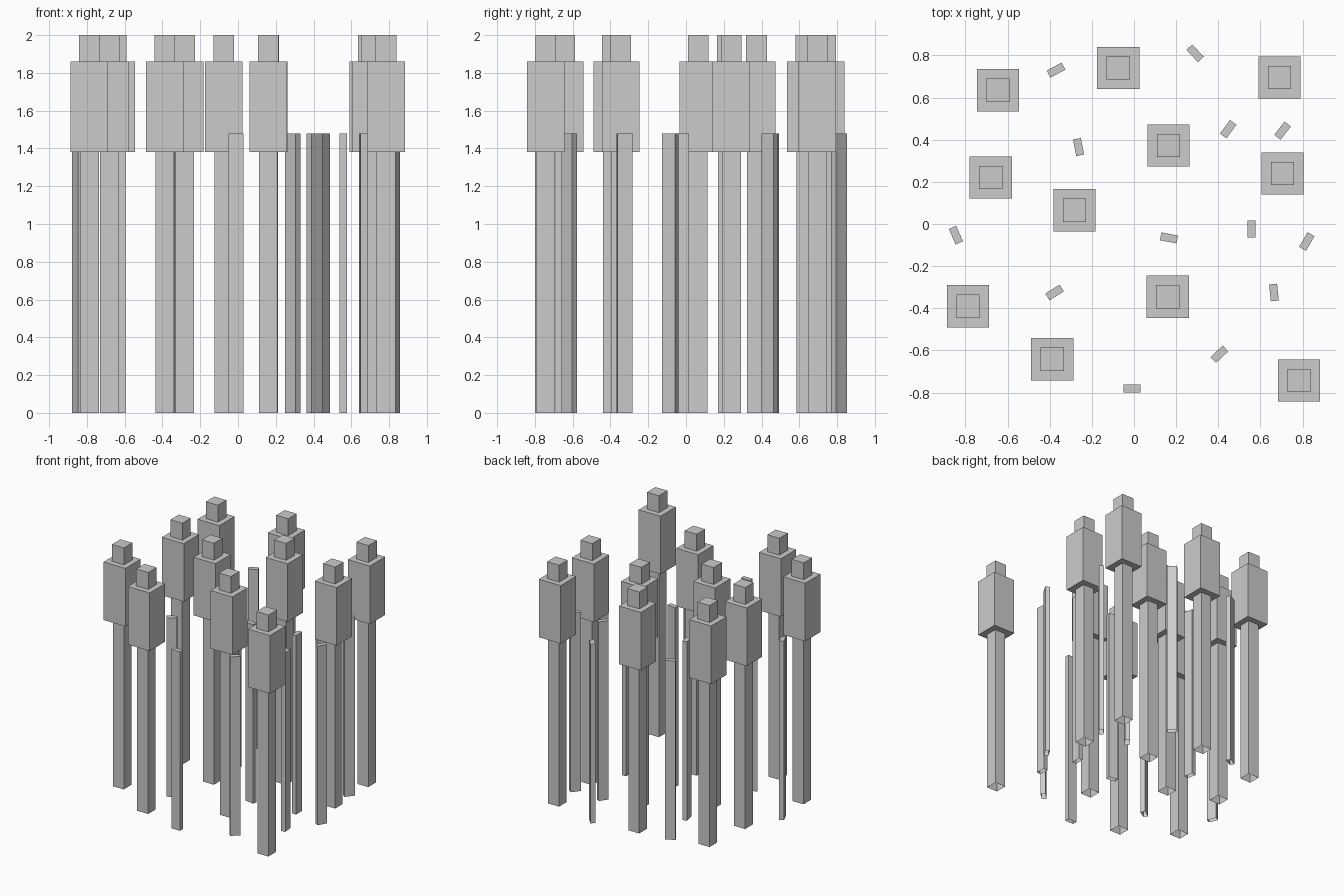
import bpy, bmesh
from math import radians
from mathutils import Matrix, Vector

if "Cube" in bpy.data.objects:
    bpy.data.objects.remove(bpy.data.objects["Cube"])


def box(name, x, y, z0, z1, sx, sy, angle=0, open_bottom=False):
    bm = bmesh.new()
    bmesh.ops.create_cube(bm, size=1)
    if open_bottom:
        low = [f for f in bm.faces if f.normal.z < -0.5]
        bmesh.ops.delete(bm, geom=low, context='FACES_ONLY')
    bm.transform(Matrix.Diagonal((sx, sy, z1 - z0, 1)))
    bm.transform(Matrix.Rotation(radians(angle), 4, 'Z'))
    bm.transform(Matrix.Translation(Vector((x, y, (z0 + z1) / 2))))
    mesh = bpy.data.meshes.new(name)
    bm.to_mesh(mesh)
    bm.free()
    obj = bpy.data.objects.new(name, mesh)
    bpy.context.collection.objects.link(obj)
    return obj


# Reeds: stem, seed head and tip
reeds = [(-0.645, 0.635), (-0.68, 0.22), (-0.075, 0.74), (0.69, 0.695),
         (0.163, 0.373), (0.705, 0.24), (-0.282, 0.065), (-0.787, -0.39),
         (0.16, -0.345), (-0.388, -0.642), (0.783, -0.743)]
for x, y in reeds:
    box("reed_stem", x, y, 0, 1.38, 0.1, 0.1, open_bottom=True)
    box("reed_head", x, y, 1.38, 1.86, 0.2, 0.2)
    box("reed_tip", x, y, 1.86, 2.0, 0.11, 0.11)

# Leaf blades: x, y, turn about z in degrees
blades = [(-0.37, 0.73, 28), (0.29, 0.81, -47), (-0.263, 0.365, 101),
          (0.447, 0.45, 54), (0.705, 0.443, 52), (-0.845, -0.053, 114),
          (0.166, -0.066, -11), (0.557, -0.024, 90), (0.82, -0.083, 60),
          (-0.377, -0.325, 32), (0.664, -0.325, 96), (0.405, -0.618, 43),
          (-0.01, -0.78, 0)]
for x, y, a in blades:
    box("leaf_blade", x, y, 0, 1.48, 0.08, 0.038, a, open_bottom=True)
